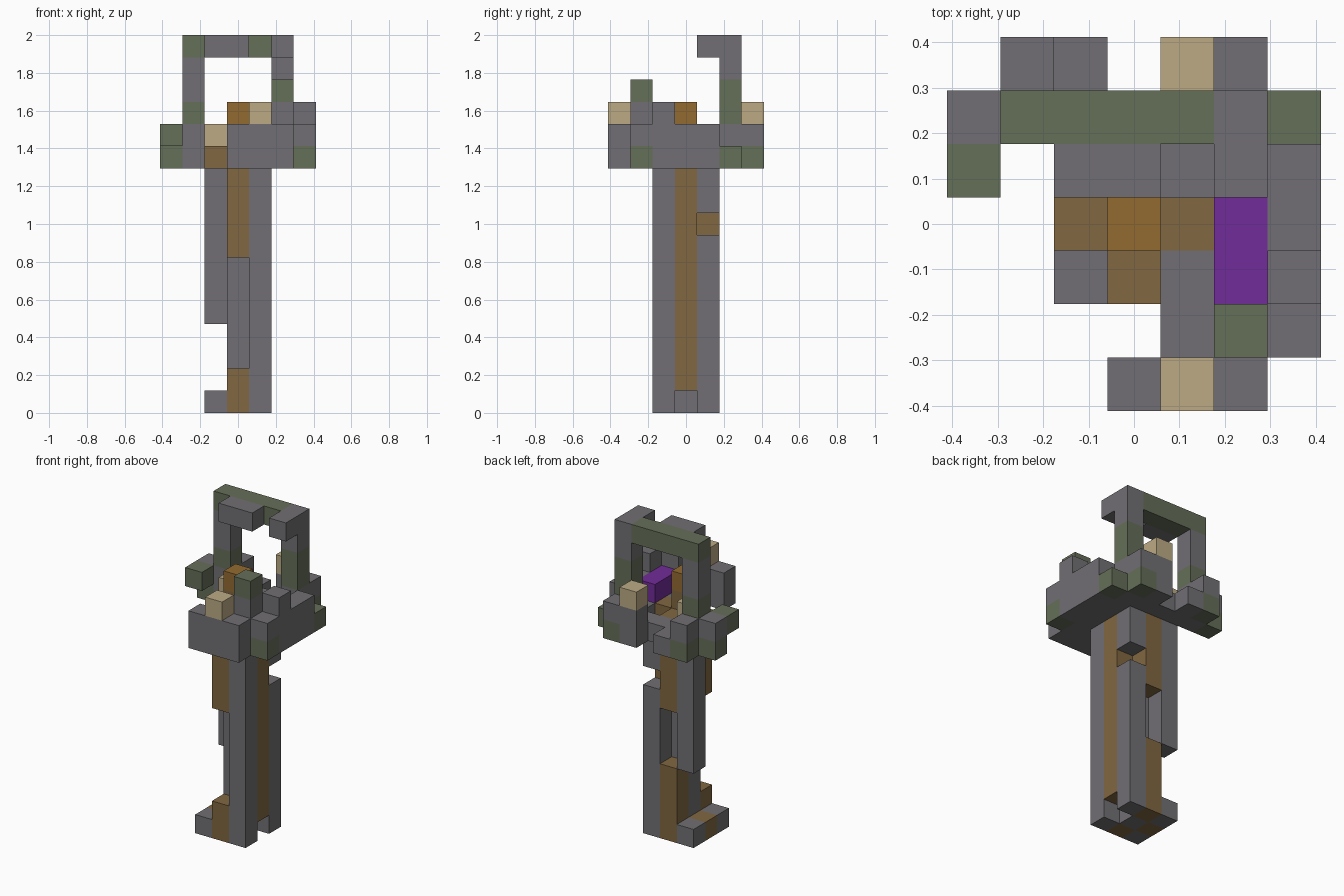
import bpy, bmesh
from mathutils import Vector

cube = bpy.data.objects.get("Cube")
if cube:
    bpy.data.objects.remove(cube)

U = 2 / 17  # edge of one block


def linear(c):
    c /= 255
    return c / 12.92 if c <= 0.04045 else ((c + 0.055) / 1.055) ** 2.4


def material(name, *rgb):
    mat = bpy.data.materials.new(name)
    col = [linear(c) for c in rgb] + [1]
    mat.diffuse_color = col
    mat.use_nodes = True
    bsdf = next(n for n in mat.node_tree.nodes if n.type == 'BSDF_PRINCIPLED')
    bsdf.inputs["Base Color"].default_value = col
    return mat


STONE, MOSS, WOOD, OAK, SAND, PURPLE = range(6)
mats = [material("grey_stone", 113, 111, 115),
        material("mossy_green", 101, 110, 88),
        material("dark_wood", 129, 103, 65),
        material("bright_wood", 146, 106, 48),
        material("pale_sand", 188, 170, 133),
        material("purple", 113, 44, 153)]

cells = {}  # (x, y, z) -> (part, colour)


def block(part, colour, xs, ys, zs):
    """Fill an inclusive range of cells; a single number means one cell."""
    span = lambda v: range(v[0], v[1] + 1) if isinstance(v, tuple) else (v,)
    for x in span(xs):
        for y in span(ys):
            for z in span(zs):
                cells[x, y, z] = (part, colour)


# Pillar: grey corners, wooden sides, weathered gaps
block("pillar", STONE, 0, 0, (0, 10))
block("pillar", STONE, 1, -1, (0, 10))
block("pillar", STONE, 1, 1, (0, 7))
block("pillar", STONE, 1, 1, (9, 10))
block("pillar", STONE, -1, 1, (4, 10))
block("pillar", WOOD, 1, 0, (1, 10))
block("pillar", WOOD, 0, -1, (0, 1))
block("pillar", WOOD, 0, -1, (7, 10))
block("pillar", WOOD, 0, 1, (0, 3))
block("pillar", WOOD, 0, 1, (7, 10))

# Foot strip
block("foot", STONE, -1, (-1, 1), 0)
block("foot", WOOD, -1, 0, 0)

# Platform floor
block("platform", STONE, 2, (-3, 3), 11)
block("platform", STONE, 3, (-1, 1), 11)
block("platform", STONE, 1, (-3, -1), 11)
block("platform", STONE, 0, -3, 11)
block("platform", STONE, (-2, 1), 2, 11)
block("platform", STONE, 1, 3, 11)
block("platform", STONE, (-1, 0), 3, 11)
del cells[0, 3, 11]
block("platform", STONE, -1, 1, 11)
block("platform", WOOD, (-1, 1), 0, 11)
block("platform", WOOD, 0, 1, 11)
for x, y in ((3, -2), (3, 2), (2, 3), (-2, 3), (-3, 2)):
    block("platform", MOSS, x, y, 11)

# Broken parapet
block("parapet", STONE, 3, (-2, 1), 12)
block("parapet", STONE, (0, 2), -3, 12)
block("parapet", STONE, 2, -2, (12, 13))
block("parapet", STONE, 3, -1, 13)
block("parapet", STONE, (1, 2), 3, 12)
block("parapet", STONE, (-3, -2), 2, 12)
block("parapet", STONE, -2, 3, 12)
block("parapet", STONE, 2, 2, 12)
block("parapet", MOSS, 2, -2, 14)
block("parapet", MOSS, -3, 1, 12)

# Loose pale blocks, centre post and purple bench
block("pale_blocks", SAND, 1, -3, 13)
block("pale_blocks", SAND, 1, 3, 13)
block("pale_blocks", SAND, -1, 1, 12)
block("centre_post", WOOD, 0, 0, 12)
block("centre_post", OAK, 0, 0, 13)
block("purple_bench", PURPLE, 2, (-1, 0), 12)

# Arch with forward stubs
block("arch", MOSS, -2, 2, 13)
block("arch", STONE, -2, 2, (14, 15))
block("arch", MOSS, 2, 2, (13, 14))
block("arch", STONE, 2, 2, (15, 16))
block("arch", MOSS, (-2, 1), 2, 16)
block("arch", STONE, (-1, 0), 1, 16)
block("arch", STONE, 2, 1, 16)


def build(part):
    """Skin the exposed sides of a part's cells, then merge flat regions."""
    bm = bmesh.new()
    for cell, (owner, colour) in cells.items():
        if owner != part:
            continue
        centre = Vector(cell) + Vector((0, 0, 0.5))
        for axis in range(3):
            for sign in (-1, 1):
                n = Vector((0, 0, 0))
                n[axis] = sign
                if tuple(int(round(c)) for c in Vector(cell) + n) in cells:
                    continue
                a = Vector((n.y, n.z, n.x)) / 2
                b = n.cross(a)
                m = centre + n / 2
                corners = (m - a - b, m + a - b, m + a + b, m - a + b)
                face = bm.faces.new([bm.verts.new(c * U) for c in corners])
                face.material_index = colour
    bmesh.ops.remove_doubles(bm, verts=bm.verts[:], dist=U / 100)
    bmesh.ops.dissolve_limit(bm, angle_limit=0.01, verts=bm.verts[:],
                             edges=bm.edges[:], delimit={'MATERIAL'})
    mesh = bpy.data.meshes.new(part)
    for mat in mats:
        mesh.materials.append(mat)
    bm.to_mesh(mesh)
    bm.free()
    bpy.context.collection.objects.link(bpy.data.objects.new(part, mesh))


for part in sorted({owner for owner, _ in cells.values()}):
    build(part)
